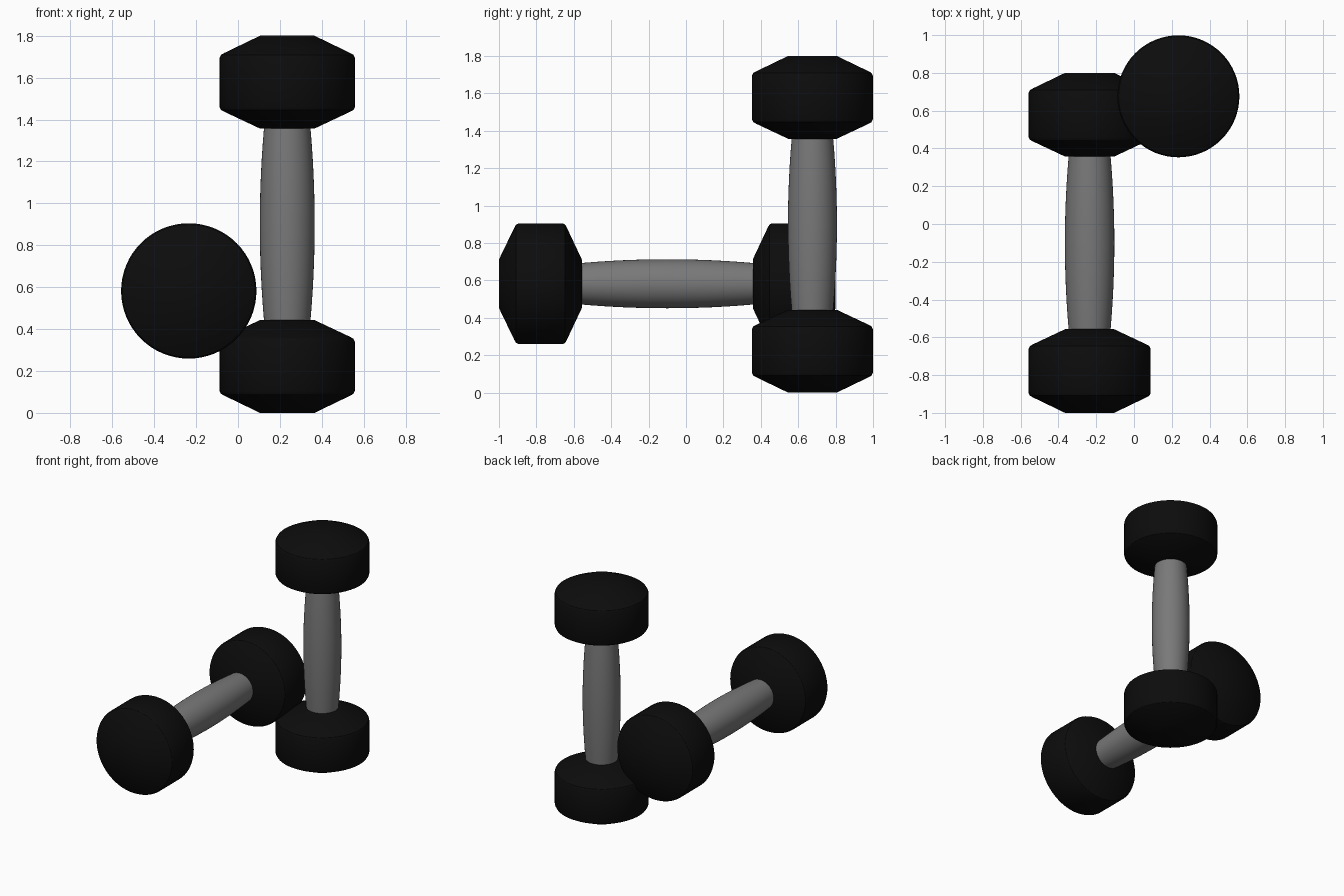
import bpy, bmesh, math
from mathutils import Matrix, Vector

if "Cube" in bpy.data.objects:
    bpy.data.objects.remove(bpy.data.objects["Cube"])

SEGMENTS = 64
LENGTH = 1.80


def material(name, value):
    m = bpy.data.materials.new(name)
    m.diffuse_color = (value, value, value, 1)
    m.use_nodes = True
    m.node_tree.nodes["Principled BSDF"].inputs["Base Color"].default_value = m.diffuse_color
    return m


rubber = material("black rubber", 0.0037)
metal = material("grey metal", 0.19)

# (radius, distance along the axis) profiles
HEAD = [(0.13, 0), (0.30, 0.082), (0.316, 0.091), (0.323, 0.105),
        (0.323, 0.34), (0.316, 0.354), (0.30, 0.363), (0.13, 0.443)]
HEAD_FAR = [(r, LENGTH - z) for r, z in reversed(HEAD)]
# gently swelling grip, running slightly into both heads
GRIP = [(0.131 - 0.021 * (abs(i - 6) / 6) ** 2, 0.43 + 0.94 * i / 12) for i in range(13)]


def lathe(name, profile, mat, transform):
    """Spin a profile around z, cap both ends, then place it."""
    bm = bmesh.new()
    rings = []
    for r, z in profile:
        rings.append([bm.verts.new((r * math.cos(a), r * math.sin(a), z))
                      for a in (2 * math.pi * k / SEGMENTS for k in range(SEGMENTS))])
    for low, high in zip(rings, rings[1:]):
        for k in range(SEGMENTS):
            n = (k + 1) % SEGMENTS
            bm.faces.new((low[k], low[n], high[n], high[k]))
    bm.faces.new(rings[0][::-1])
    bm.faces.new(rings[-1])
    bmesh.ops.recalc_face_normals(bm, faces=bm.faces[:])
    mesh = bpy.data.meshes.new(name)
    bm.to_mesh(mesh)
    bm.free()
    mesh.materials.append(mat)
    obj = bpy.data.objects.new(name, mesh)
    obj.matrix_world = transform
    bpy.context.collection.objects.link(obj)
    bpy.ops.object.select_all(action='DESELECT')
    obj.select_set(True)
    bpy.context.view_layer.objects.active = obj
    bpy.ops.object.shade_smooth_by_angle(angle=math.radians(30))


def dumbbell(name, transform):
    lathe(name + "_near_head", HEAD, rubber, transform)
    lathe(name + "_far_head", HEAD_FAR, rubber, transform)
    lathe(name + "_grip", GRIP, metal, transform)


# standing dumbbell, and one lying along y that leans on it
dumbbell("standing_dumbbell", Matrix.Translation((0.235, 0.676, 0)))
dumbbell("lying_dumbbell", Matrix.Translation((-0.235, -1.0, 0.582))
         @ Matrix.Rotation(math.radians(-90), 4, 'X'))
